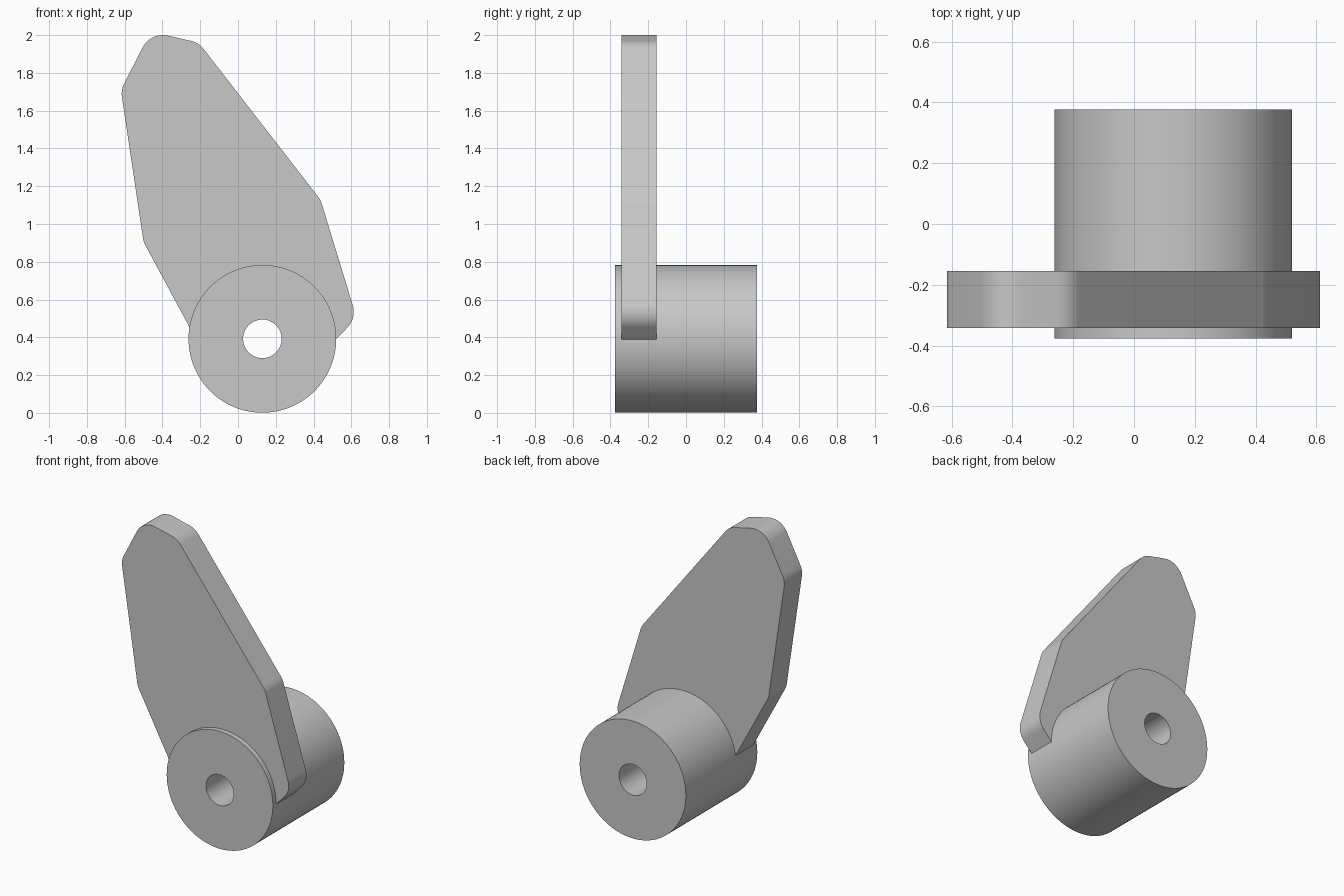
import bpy, bmesh, math
from mathutils import Vector

cube = bpy.data.objects.get("Cube")
if cube:
    bpy.data.objects.remove(cube, do_unlink=True)

colour = (0.578, 0.578, 0.578, 1)
grey = bpy.data.materials.new("plain grey")
grey.use_nodes = True
grey.diffuse_color = colour
grey.node_tree.nodes["Principled BSDF"].inputs["Base Color"].default_value = colour


def finish(bm, name):
    """Turn a bmesh into a smooth-shaded object with sharp edges kept."""
    bmesh.ops.recalc_face_normals(bm, faces=bm.faces)
    mesh = bpy.data.meshes.new(name)
    bm.to_mesh(mesh)
    bm.free()
    mesh.materials.append(grey)
    obj = bpy.data.objects.new(name, mesh)
    bpy.context.collection.objects.link(obj)
    bpy.ops.object.select_all(action="DESELECT")
    obj.select_set(True)
    bpy.context.view_layer.objects.active = obj
    bpy.ops.object.shade_smooth_by_angle(angle=math.radians(30))


def rounded(prev, corner, nxt, radius, steps=10):
    """Points of a fillet arc at a corner."""
    a, b = (prev - corner).normalized(), (nxt - corner).normalized()
    half = a.angle(b) / 2
    centre = corner + (a + b).normalized() * radius / math.sin(half)
    start = (corner + a * radius / math.tan(half) - centre).normalized()
    end = (corner + b * radius / math.tan(half) - centre).normalized()
    return [centre + start.slerp(end, i / steps).normalized() * radius
            for i in range(steps + 1)]


# Hub: a rectangular section spun round the bore axis
axis = Vector((0.129, 0, 0.392))
outer, bore, half_length = 0.391, 0.102, 0.376
bm = bmesh.new()
section = [bm.verts.new(axis + Vector((r, y, 0))) for r, y in
           ((bore, -half_length), (outer, -half_length), (outer, half_length), (bore, half_length))]
edges = [bm.edges.new((section[i], section[(i + 1) % 4])) for i in range(4)]
bmesh.ops.spin(bm, geom=section + edges, cent=axis, axis=(0, 1, 0),
               angle=math.tau, steps=96, use_merge=True)
bmesh.ops.remove_doubles(bm, verts=bm.verts, dist=0.0001)
finish(bm, "hub")

# Lever plate: a filleted outline whose foot is buried in the hub wall
front, back = -0.342, -0.155
foot = [Vector((x, front, z)) for x, z in ((0.48, 0.348), (0.13, 0.6), (-0.2, 0.348))]
corners = [Vector((x, front, z)) for x, z in (
    (-0.5, 0.905), (-0.62, 1.71), (-0.462, 2.018),
    (-0.208, 1.96), (0.437, 1.128), (0.628, 0.503))]
path = [foot[-1]] + corners + [foot[0]]
outline = list(foot)
for prev, corner, nxt in zip(path, path[1:], path[2:]):
    outline += rounded(prev, corner, nxt, 0.12)
bm = bmesh.new()
face = bm.faces.new([bm.verts.new(p) for p in outline])
extruded = bmesh.ops.extrude_face_region(bm, geom=[face], use_keep_orig=True)
bmesh.ops.translate(bm, vec=(0, back - front, 0),
                    verts=[v for v in extruded["geom"] if isinstance(v, bmesh.types.BMVert)])
finish(bm, "lever_plate")
